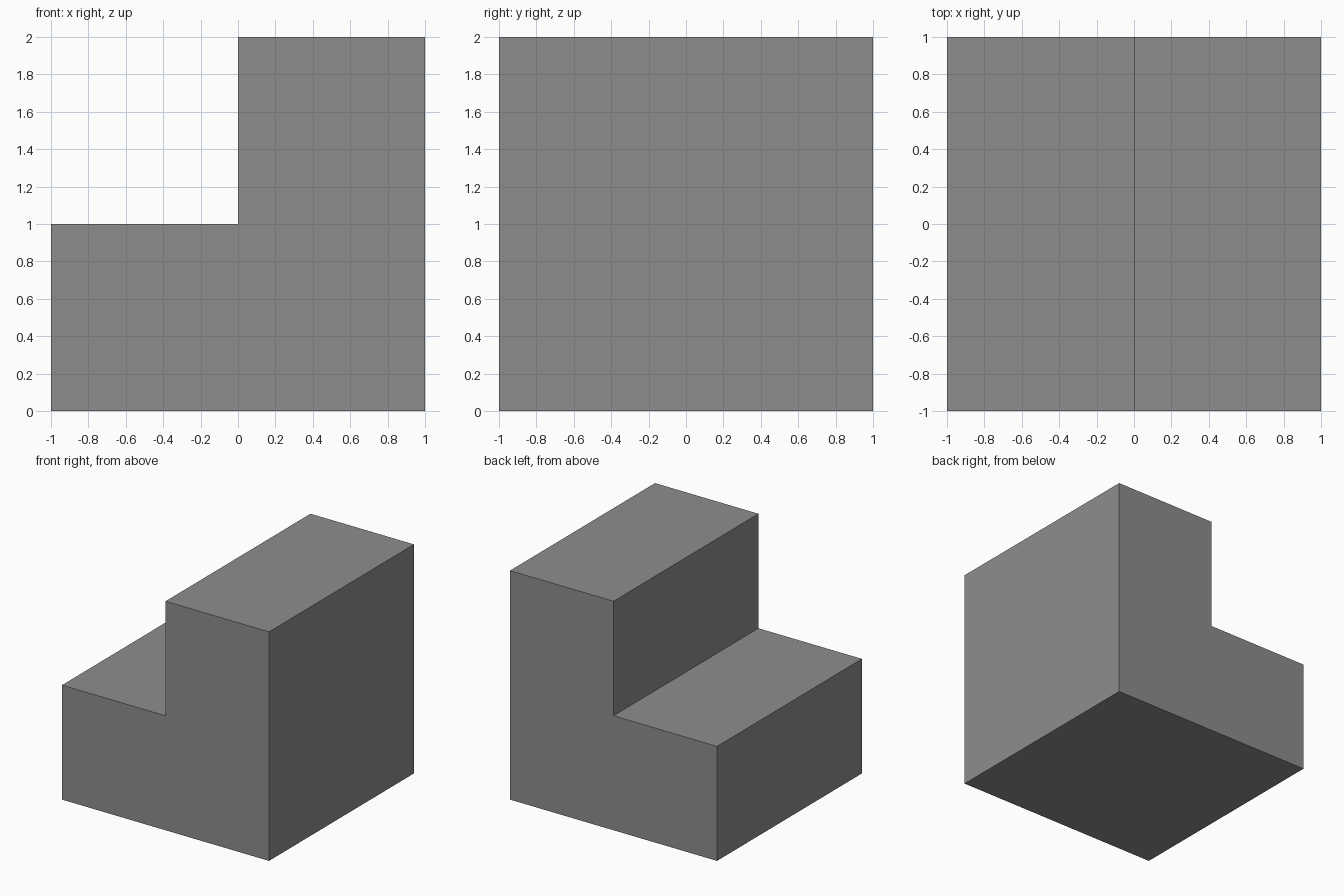
import bpy, bmesh

if "Cube" in bpy.data.objects:
    bpy.data.objects.remove(bpy.data.objects["Cube"])

# Stair block: L-shaped side profile (x, z) extruded along y
profile = [(-1, 0), (1, 0), (1, 2), (0, 2), (0, 1), (-1, 1)]

bm = bmesh.new()
face = bm.faces.new([bm.verts.new((x, -1, z)) for x, z in profile])
extruded = bmesh.ops.extrude_face_region(bm, geom=[face], use_keep_orig=True)
bmesh.ops.translate(bm, vec=(0, 2, 0),
                    verts=[g for g in extruded["geom"] if isinstance(g, bmesh.types.BMVert)])
bmesh.ops.recalc_face_normals(bm, faces=bm.faces)

mesh = bpy.data.meshes.new("stair_block")
bm.to_mesh(mesh)
bm.free()
stair = bpy.data.objects.new("stair_block", mesh)
bpy.context.collection.objects.link(stair)

# Stone grey surface
stone = bpy.data.materials.new("stone")
stone.diffuse_color = (0.27, 0.27, 0.265, 1)
stone.use_nodes = True
stone.node_tree.nodes["Principled BSDF"].inputs["Base Color"].default_value = stone.diffuse_color
mesh.materials.append(stone)
